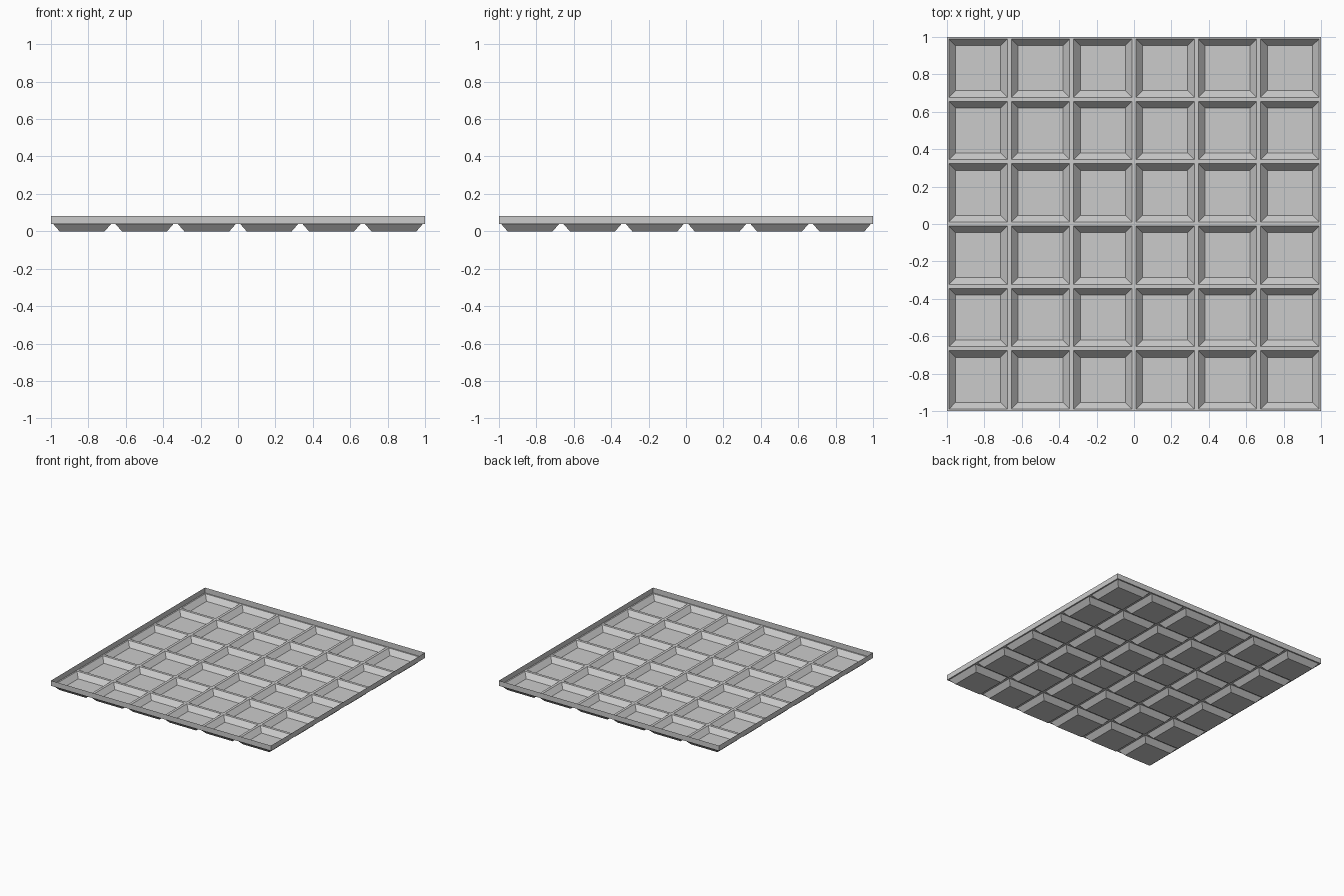
import bpy
import bmesh

CELLS = 6          # coffers along each side
SIDE = 2.0
DECK = 0.04        # height of the flat ribs
TOP = 0.083        # height of the outer rim
RIB = 0.022        # rib width
SLOPE = 0.035      # run of the sloped coffer walls

cube = bpy.data.objects.get("Cube")
if cube:
    bpy.data.objects.remove(cube, do_unlink=True)

grey = bpy.data.materials.new("light grey")
grey.use_nodes = True
colour = (0.6, 0.6, 0.6, 1)
grey.diffuse_color = colour
grey.node_tree.nodes["Principled BSDF"].inputs["Base Color"].default_value = colour


def add_part(name, bm):
    mesh = bpy.data.meshes.new(name)
    bm.to_mesh(mesh)
    bm.free()
    mesh.materials.append(grey)
    obj = bpy.data.objects.new(name, mesh)
    bpy.context.collection.objects.link(obj)
    return obj


def flat_grid(segments, z):
    bm = bmesh.new()
    bmesh.ops.create_grid(bm, x_segments=segments, y_segments=segments, size=SIDE / 2)
    bmesh.ops.translate(bm, verts=bm.verts, vec=(0, 0, z))
    return bm


# Coffered sheet: ribs first, then each cell sinks to a smaller flat floor
bm = flat_grid(CELLS, DECK)
cells = bm.faces[:]
bmesh.ops.inset_individual(bm, faces=cells, thickness=RIB / 2, use_even_offset=True)
bmesh.ops.inset_individual(bm, faces=cells, thickness=SLOPE, use_even_offset=True)
floor_verts = list({v for f in cells for v in f.verts})
bmesh.ops.translate(bm, verts=floor_verts, vec=(0, 0, -DECK))
add_part("coffered_sheet", bm)

# Thin upright rim around the edge
bm = flat_grid(1, DECK)
bmesh.ops.delete(bm, geom=bm.faces[:], context="FACES_ONLY")
walls = bmesh.ops.extrude_edge_only(bm, edges=bm.edges[:])["geom"]
raised = [g for g in walls if isinstance(g, bmesh.types.BMVert)]
bmesh.ops.translate(bm, verts=raised, vec=(0, 0, TOP - DECK))
bmesh.ops.recalc_face_normals(bm, faces=bm.faces[:])
add_part("outer_rim", bm)
